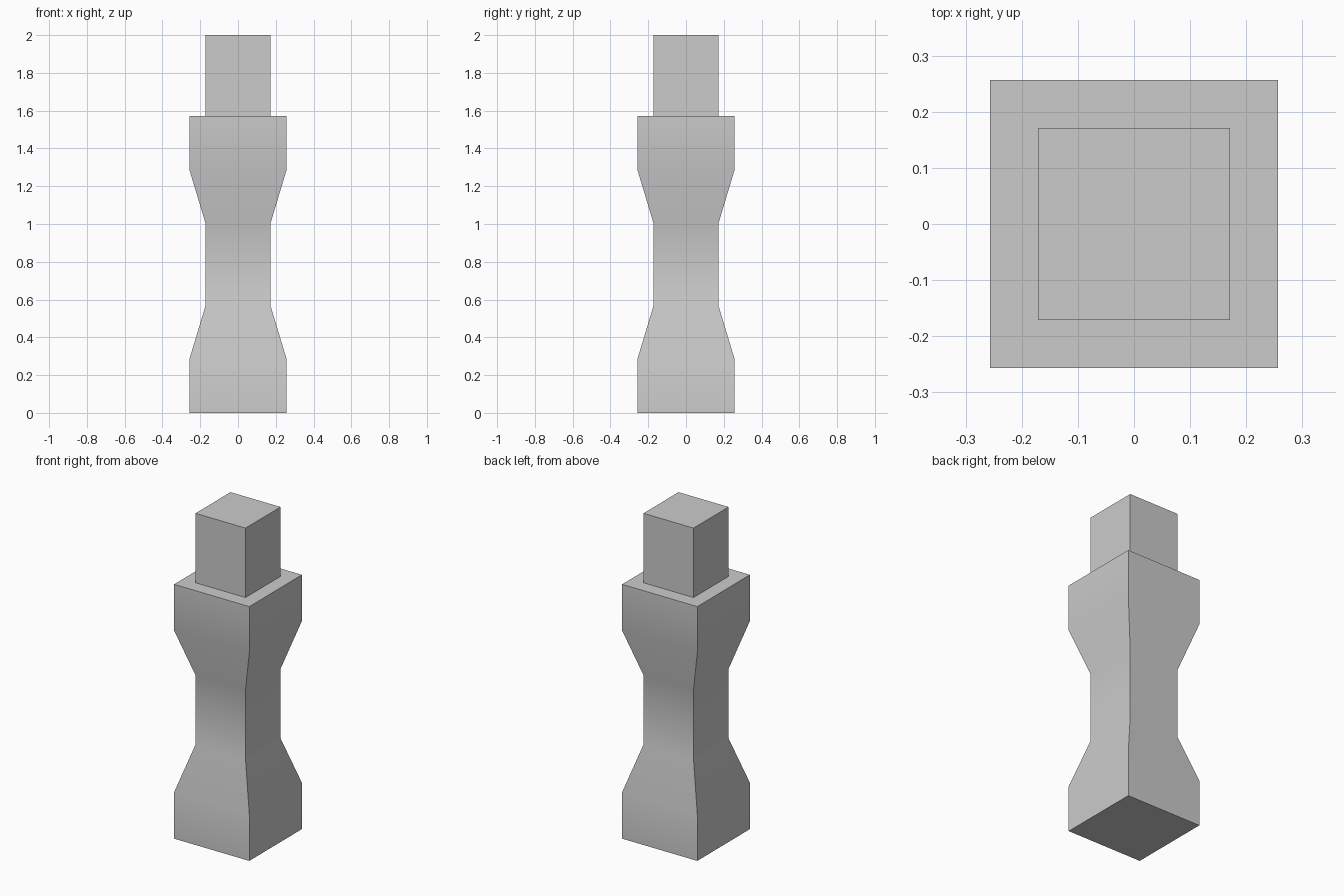
import bpy, bmesh, math

if "Cube" in bpy.data.objects:
    bpy.data.objects.remove(bpy.data.objects["Cube"])

WIDE, NARROW = 0.257, 0.171

# Profile of the post: (half width, height)
PROFILE = [(WIDE, 0), (WIDE, 0.286), (NARROW, 0.571), (NARROW, 1.0),
           (WIDE, 1.286), (WIDE, 1.571), (NARROW, 1.571), (NARROW, 2.0)]


def square_loft(name, profile):
    """Stack square rings along z, join them and cap both ends."""
    bm = bmesh.new()
    rings = [[bm.verts.new((sx * r, sy * r, z))
              for sx, sy in ((-1, -1), (1, -1), (1, 1), (-1, 1))]
             for r, z in profile]
    for low, high in zip(rings, rings[1:]):
        for i in range(4):
            j = (i + 1) % 4
            bm.faces.new((low[i], low[j], high[j], high[i]))
    bm.faces.new(rings[0][::-1])
    bm.faces.new(rings[-1])
    mesh = bpy.data.meshes.new(name)
    bm.to_mesh(mesh)
    bm.free()
    obj = bpy.data.objects.new(name, mesh)
    bpy.context.collection.objects.link(obj)
    return obj


# Waisted square post with a stepped peg on top
post = square_loft("post", PROFILE)
bpy.context.view_layer.objects.active = post
post.select_set(True)
bpy.ops.object.shade_smooth_by_angle(angle=math.radians(30))
